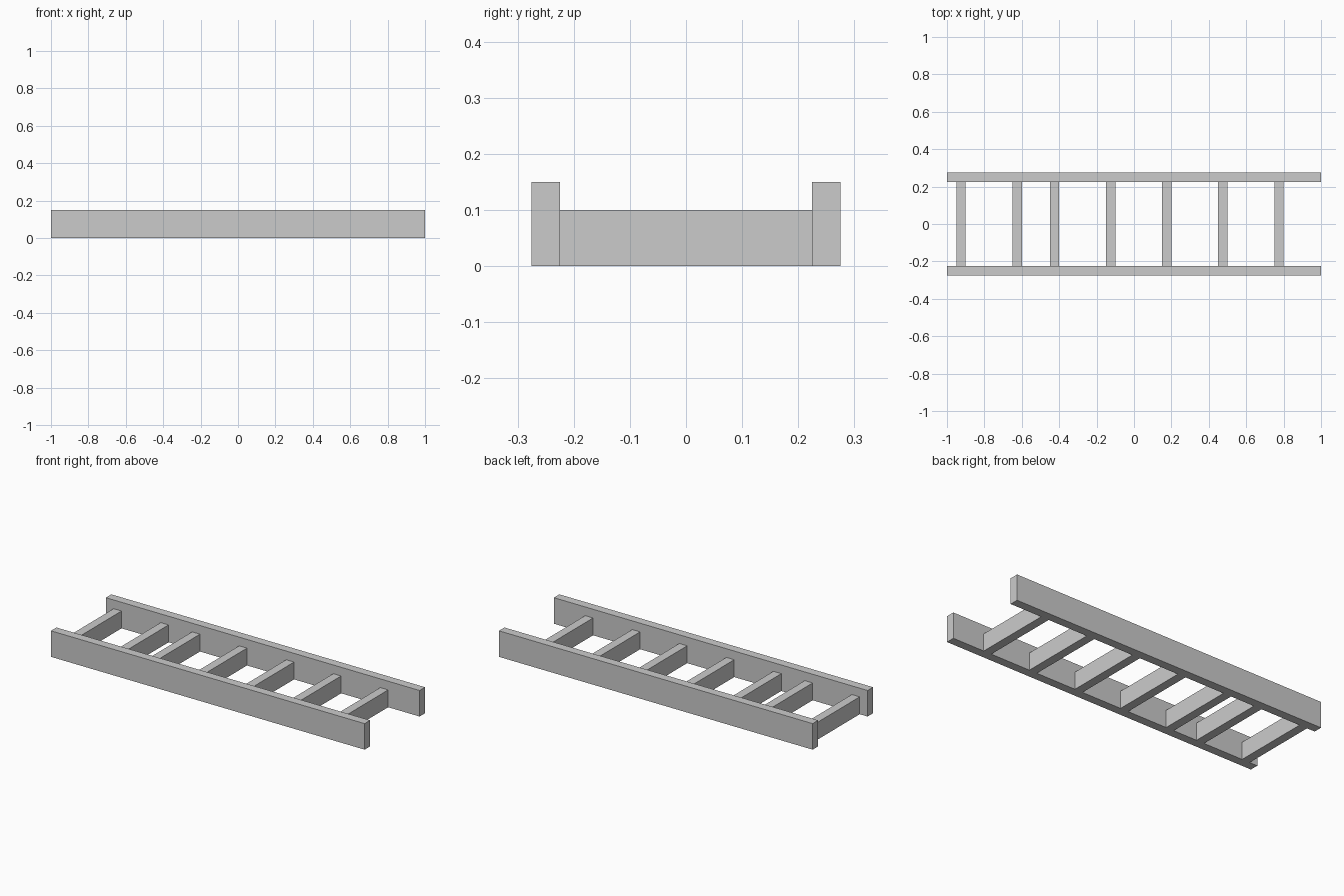
import bpy

if "Cube" in bpy.data.objects:
    bpy.data.objects.remove(bpy.data.objects["Cube"])


def box(name, center, size):
    bpy.ops.mesh.primitive_cube_add(size=1, location=center)
    obj = bpy.context.object
    obj.name = name
    obj.scale = size
    bpy.ops.object.transform_apply(location=False, rotation=False, scale=True)
    return obj


# Two long side rails
for side, label in ((-1, "front"), (1, "back")):
    box(f"{label}_rail", (0, side * 0.25, 0.075), (2.0, 0.05, 0.15))

# Rungs between the rails: two at the left end, then five evenly spaced
rung_x = [-0.925, -0.625] + [-0.425 + 0.3 * i for i in range(5)]
for i, x in enumerate(rung_x, 1):
    box(f"rung_{i}", (x, 0, 0.05), (0.05, 0.45, 0.10))
